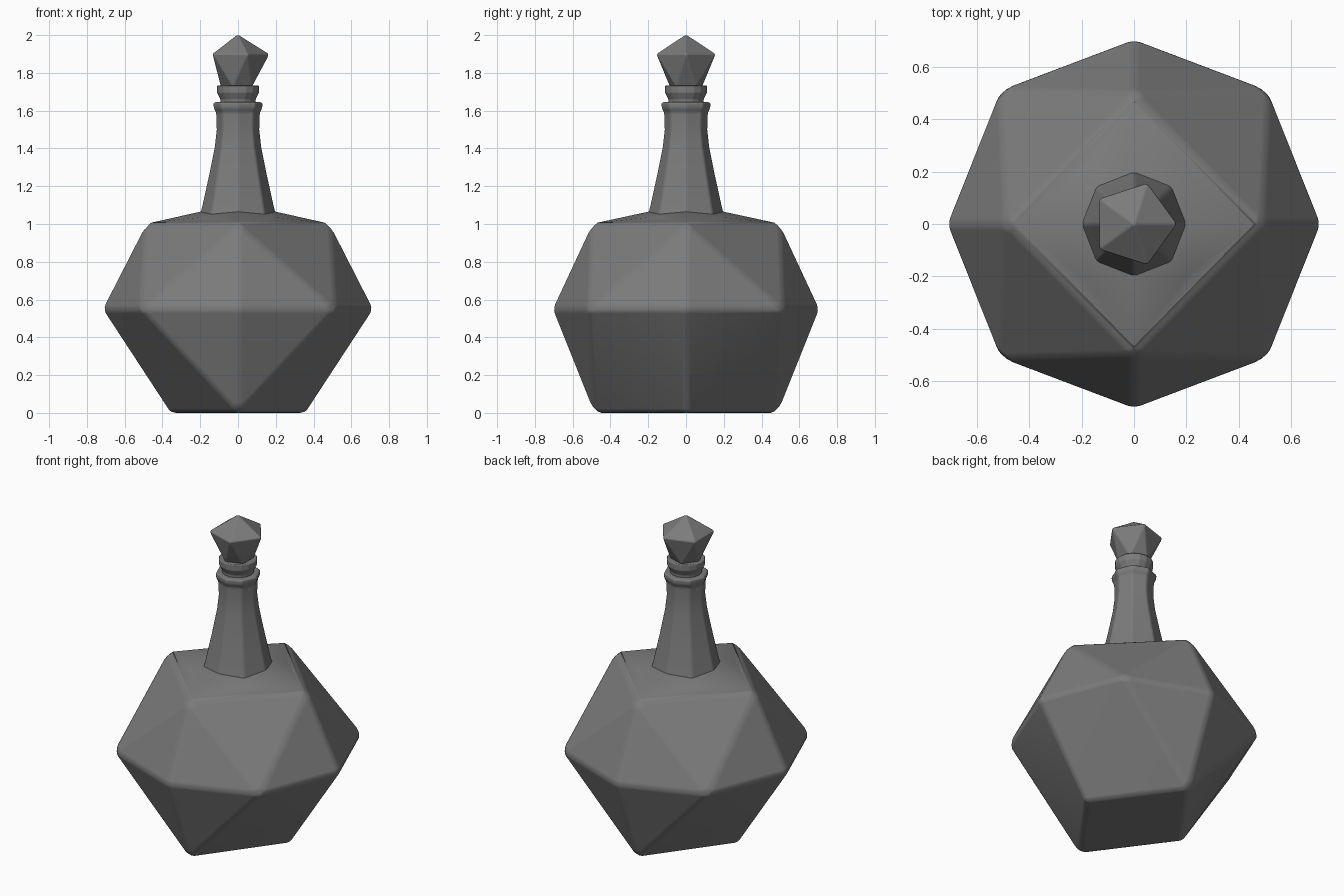
import bpy, bmesh
from math import cos, sin, tau

if "Cube" in bpy.data.objects:
    bpy.data.objects.remove(bpy.data.objects["Cube"])

glass = bpy.data.materials.new("grey_glass")
glass.use_nodes = True
GREY = (0.2, 0.2, 0.2, 1)
glass.diffuse_color = GREY
glass.node_tree.nodes["Principled BSDF"].inputs["Base Color"].default_value = GREY


def finish(name, bm, bevel, limit, segments=3):
    """Turn a bmesh into a smooth object with softened edges."""
    bmesh.ops.recalc_face_normals(bm, faces=bm.faces)
    for face in bm.faces:
        face.smooth = True
    mesh = bpy.data.meshes.new(name)
    bm.to_mesh(mesh)
    bm.free()
    mesh.materials.append(glass)
    obj = bpy.data.objects.new(name, mesh)
    bpy.context.collection.objects.link(obj)
    mod = obj.modifiers.new("soft_edges", "BEVEL")
    mod.width = bevel
    mod.segments = segments
    mod.limit_method = "ANGLE"
    mod.angle_limit = limit
    mod.harden_normals = True
    return obj


def hull(name, points, bevel, limit):
    """Faceted solid wrapped around a few corner points."""
    bm = bmesh.new()
    for p in points:
        bm.verts.new(p)
    bmesh.ops.convex_hull(bm, input=bm.verts)
    bmesh.ops.dissolve_limit(bm, angle_limit=0.01, verts=bm.verts, edges=bm.edges)
    return finish(name, bm, bevel, limit)


def cross(rx, ry, z):
    return [(rx, 0, z), (-rx, 0, z), (0, ry, z), (0, -ry, z)]


def corners(r, z):
    return [(x * r, y * r, z) for x in (-1, 1) for y in (-1, 1)]


def ring(sides, r, z, turn=0.0):
    return [(r * cos(tau * (i + turn) / sides), r * sin(tau * (i + turn) / sides), z)
            for i in range(sides)]


def lathe(name, profile, sides, bevel):
    """Stack of polygon rings, closed at both ends."""
    bm = bmesh.new()
    loops = [[bm.verts.new(p) for p in ring(sides, r, z)] for r, z in profile]
    for low, high in zip(loops, loops[1:]):
        for i in range(sides):
            j = (i + 1) % sides
            bm.faces.new((low[i], low[j], high[j], high[i]))
    bm.faces.new(loops[0][::-1])
    bm.faces.new(loops[-1])
    return finish(name, bm, bevel, 0.3, 2)


# Faceted body: foot, eight-cornered waist, shoulder and square lip
hull("body",
     cross(0.36, 0.49, 0) + cross(0.72, 0.71, 0.55) + corners(0.515, 0.55)
     + cross(0.49, 0.5, 1.0) + corners(0.2, 1.035) + cross(0.2, 0.2, 1.065),
     0.025, 0.35)

# Eight-sided flaring neck with a rolled rim
lathe("neck", [(0.205, 1.04), (0.19, 1.1), (0.155, 1.26), (0.125, 1.41), (0.115, 1.5),
               (0.118, 1.59), (0.132, 1.615), (0.132, 1.645)], 8, 0.012)

# Stopper plug resting in the neck
lathe("stopper_collar", [(0.092, 1.6), (0.094, 1.66), (0.112, 1.695), (0.112, 1.733)], 16, 0.006)

# Five-sided gem on top of the stopper
hull("stopper_gem", [(0, 0, 2.004)] + ring(5, 0.166, 1.9) + ring(5, 0.09, 1.725, 0.5),
     0.007, 0.35)
